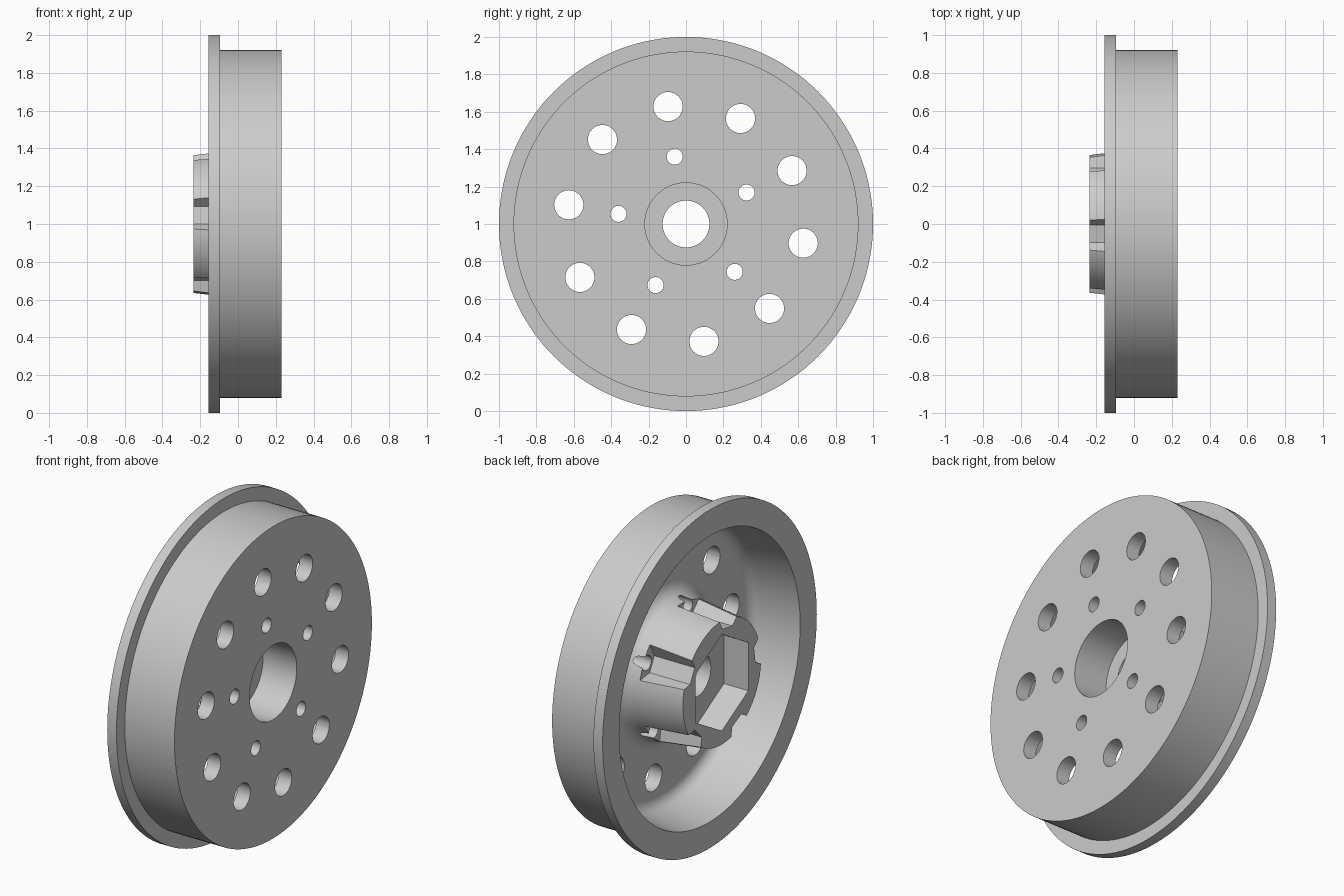
import bpy, bmesh
from math import sin, cos, pi, radians

if "Cube" in bpy.data.objects:
    bpy.data.objects.remove(bpy.data.objects["Cube"])

metal = bpy.data.materials.new("plain_grey")
metal.use_nodes = True
GREY = (0.6, 0.6, 0.6, 1)
metal.diffuse_color = GREY
metal.node_tree.nodes["Principled BSDF"].inputs["Base Color"].default_value = GREY


def make_object(name, bm):
    bmesh.ops.recalc_face_normals(bm, faces=bm.faces)
    mesh = bpy.data.meshes.new(name)
    bm.to_mesh(mesh)
    bm.free()
    mesh.materials.append(metal)
    obj = bpy.data.objects.new(name, mesh)
    obj.location.z = 1
    bpy.context.collection.objects.link(obj)
    return obj


def lathe(name, profile, segments=144):
    """Spin a closed (x, radius) loop round the x axis."""
    bm = bmesh.new()
    rings = []
    for i in range(segments):
        a = 2 * pi * i / segments
        rings.append([bm.verts.new((x, r * cos(a), r * sin(a))) for x, r in profile])
    n = len(profile)
    for i in range(segments):
        a, b = rings[i], rings[(i + 1) % segments]
        for j in range(n):
            k = (j + 1) % n
            bm.faces.new((a[j], a[k], b[k], b[j]))
    return make_object(name, bm)


def add_prism(bm, outline, x0, x1):
    """Extrude a (y, z) outline along x."""
    face = bm.faces.new([bm.verts.new((x0, y, z)) for y, z in outline])
    out = bmesh.ops.extrude_face_region(bm, geom=[face])
    for v in out["geom"]:
        if isinstance(v, bmesh.types.BMVert):
            v.co.x = x1


def polygon(y, z, radius, sides, start=0):
    return [(y + radius * cos(start + 2 * pi * i / sides),
             z + radius * sin(start + 2 * pi * i / sides)) for i in range(sides)]


def cut(target, name, prisms):
    """Subtract a set of prisms, then drop the cutter."""
    bm = bmesh.new()
    for outline, x0, x1 in prisms:
        add_prism(bm, outline, x0, x1)
    cutter = make_object(name, bm)
    cutter.hide_render = True
    mod = target.modifiers.new(name, "BOOLEAN")
    mod.operation, mod.solver, mod.object = "DIFFERENCE", "EXACT", cutter
    bpy.context.view_layer.objects.active = target
    bpy.ops.object.modifier_apply(modifier=mod.name)
    bpy.data.objects.remove(cutter)


def arc(cx, cr, radius, start, end, steps=8):
    return [(cx + radius * cos(radians(start + (end - start) * i / steps)),
             cr + radius * sin(radians(start + (end - start) * i / steps)))
            for i in range(steps + 1)]


# Wheel body: stepped bore, flat face, tread, flange, dished back, hub
WEB, BACK, FACE = 0.145, -0.235, 0.23
profile = [(BACK, 0.125), (0.01, 0.125), (0.01, 0.22), (FACE, 0.22),
           (FACE, 0.922), (-0.095, 0.922), (-0.095, 1.0), (-0.155, 1.0),
           (-0.155, 0.845)]
profile += arc(WEB - 0.07, 0.745, 0.07, 83, 0)     # rim fillet
profile += arc(WEB - 0.09, 0.49, 0.09, 0, -83)     # hub fillet
profile += [(BACK, 0.365)]
wheel = lathe("wheel_body", profile)

# Hexagonal pocket in the hub
cut(wheel, "hex_pocket", [(polygon(0, 0, 0.285, 6, pi / 2), -0.3, -0.075)])

# Flared bolt notches round the hub
notches = []
for i in range(5):
    a = radians(27.5 + 72 * i)
    trapezoid = [(0.31, -0.047), (0.55, -0.22), (0.55, 0.22), (0.31, 0.047)]
    notches.append(([(u * cos(a) - v * sin(a), u * sin(a) + v * cos(a))
                     for u, v in trapezoid], -0.3, 0.03))
cut(wheel, "bolt_notches", notches)

# Ring of large holes and ring of small bolt holes
holes = []
for count, ring, radius, first in ((10, 0.635, 0.078, 26.7), (5, 0.365, 0.043, 27.5)):
    for i in range(count):
        a = radians(first) + 2 * pi * i / count
        holes.append((polygon(ring * cos(a), ring * sin(a), radius, 40), -0.3, 0.4))
cut(wheel, "web_holes", holes)

# Smooth curved walls, crisp edges
bpy.ops.object.select_all(action="DESELECT")
wheel.select_set(True)
bpy.context.view_layer.objects.active = wheel
bpy.ops.object.shade_smooth_by_angle(angle=radians(30))
